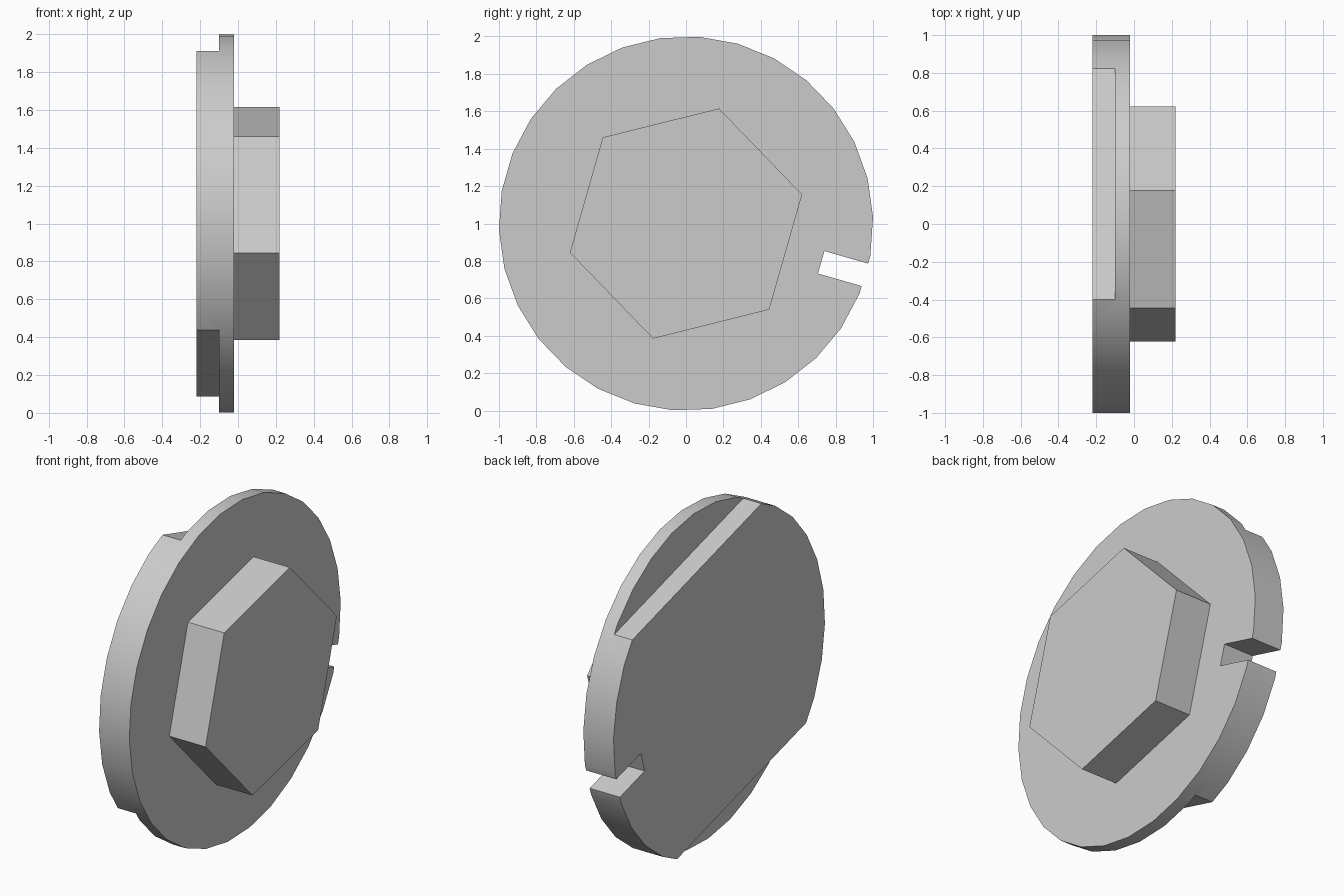
import bpy, bmesh
from math import cos, sin, radians, pi
from mathutils import Vector

if "Cube" in bpy.data.objects:
    bpy.data.objects.remove(bpy.data.objects["Cube"], do_unlink=True)

CLOCKING = radians(-16)      # direction of the key slot; flats are square to it
CENTRE = Vector((0, 0, 1))

grey = bpy.data.materials.new("plain grey")
grey.use_nodes = True
colour = (0.6, 0.6, 0.6, 1)
grey.diffuse_color = colour
grey.node_tree.nodes["Principled BSDF"].inputs["Base Color"].default_value = colour


def direction(angle):
    return Vector((0, cos(angle), sin(angle)))


def extrude_x(name, outline, x0, x1):
    """Solid made by extruding a y-z outline along x."""
    bm = bmesh.new()
    face = bm.faces.new([bm.verts.new(p + CENTRE + Vector((x0, 0, 0))) for p in outline])
    top = bmesh.ops.extrude_face_region(bm, geom=[face])["geom"]
    moved = [v for v in top if isinstance(v, bmesh.types.BMVert)]
    bmesh.ops.translate(bm, verts=moved, vec=(x1 - x0, 0, 0))
    bmesh.ops.recalc_face_normals(bm, faces=bm.faces)
    mesh = bpy.data.meshes.new(name)
    bm.to_mesh(mesh)
    bm.free()
    mesh.materials.append(grey)
    obj = bpy.data.objects.new(name, mesh)
    bpy.context.collection.objects.link(obj)
    return obj


def polygon(sides, radius, start):
    return [direction(start + 2 * pi * i / sides) * radius for i in range(sides)]


def block(angle, inner, outer, half_width):
    """Rectangle reaching outwards along the given angle."""
    out, side = direction(angle), direction(angle + pi / 2) * half_width
    return [out * inner - side, out * outer - side, out * outer + side, out * inner + side]


def combine(target, tool, operation):
    mod = target.modifiers.new(operation, "BOOLEAN")
    mod.operation, mod.object, mod.solver = operation, tool, "EXACT"
    bpy.context.view_layer.objects.active = target
    bpy.ops.object.modifier_apply(modifier=mod.name)
    bpy.data.objects.remove(tool, do_unlink=True)


# Round disc
plug = extrude_x("hex_head_disc", polygon(30, 1.0006, radians(2)), -0.22, -0.02)

# Two parallel flats on the back layer
for turn in (pi / 2, -pi / 2):
    flat = extrude_x("flat_cutter", block(CLOCKING + turn, 0.767, 1.3, 1.3), -0.4, -0.10)
    combine(plug, flat, "DIFFERENCE")

# Key slot through the rim
slot = extrude_x("slot_cutter", block(CLOCKING, 0.752, 1.3, 0.0625), -0.4, 0.2)
combine(plug, slot, "DIFFERENCE")

# Hexagonal head
head = extrude_x("hex_head", polygon(6, 0.64, CLOCKING + pi / 6), -0.06, 0.22)
combine(plug, head, "UNION")

# Smooth rim, sharp corners
bpy.ops.object.select_all(action="DESELECT")
plug.select_set(True)
bpy.context.view_layer.objects.active = plug
bpy.ops.object.shade_smooth_by_angle(angle=radians(30))
